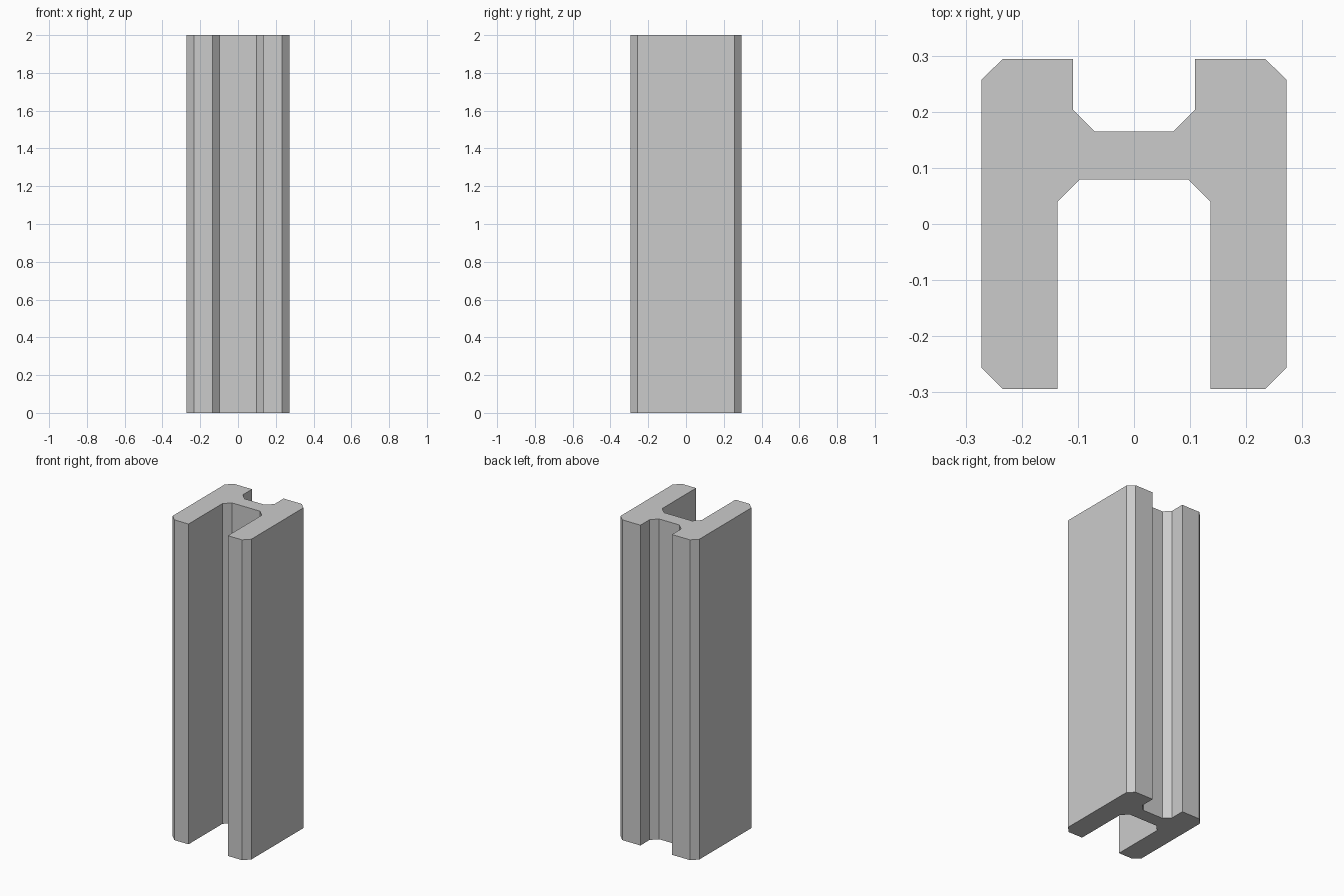
import bpy
import bmesh

cube = bpy.data.objects.get("Cube")
if cube:
    bpy.data.objects.remove(cube, do_unlink=True)

HEIGHT = 2.0

# Plain grey material
grey = bpy.data.materials.new("plain_grey")
grey.use_nodes = True
colour = (0.6, 0.6, 0.6, 1.0)
grey.diffuse_color = colour
grey.node_tree.nodes["Principled BSDF"].inputs["Base Color"].default_value = colour

# Left half of the channel cross-section, from the back of the web round to its front
half = [
    (0.07, 0.165), (0.109, 0.204), (0.109, 0.294), (0.234, 0.294), (0.272, 0.257),
    (0.272, -0.256), (0.234, -0.294), (0.136, -0.294), (0.136, 0.04), (0.097, 0.079),
]
profile = half + [(-x, y) for x, y in reversed(half)]

# Extrude the mirrored profile into the post
bm = bmesh.new()
base = bm.faces.new([bm.verts.new((x, y, 0)) for x, y in profile])
extruded = bmesh.ops.extrude_face_region(bm, geom=[base], use_keep_orig=True)
top_verts = [g for g in extruded["geom"] if isinstance(g, bmesh.types.BMVert)]
bmesh.ops.translate(bm, verts=top_verts, vec=(0, 0, HEIGHT))
bmesh.ops.recalc_face_normals(bm, faces=bm.faces)

mesh = bpy.data.meshes.new("channel_post")
bm.to_mesh(mesh)
bm.free()
mesh.materials.append(grey)
post = bpy.data.objects.new("channel_post", mesh)
bpy.context.collection.objects.link(post)
